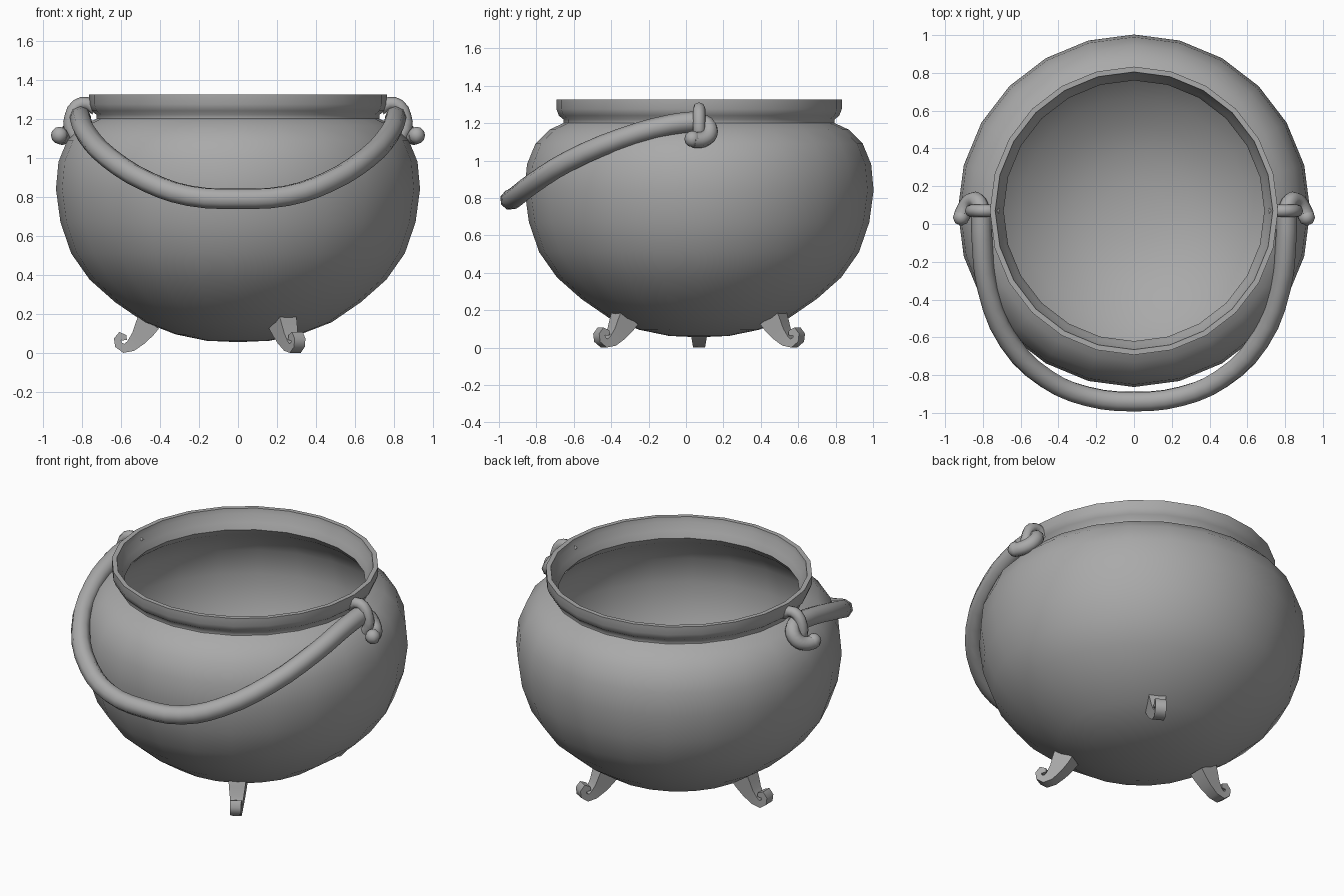
import bpy, bmesh
from math import radians, sin, cos, pi
from mathutils import Vector

if "Cube" in bpy.data.objects:
    bpy.data.objects.remove(bpy.data.objects["Cube"])

CY = 0.07      # pot axis in y
SIDES = 24

iron = bpy.data.materials.new("dark_iron")
iron.diffuse_color = (.4, .4, .4, 1)
iron.use_nodes = True
iron.node_tree.nodes["Principled BSDF"].inputs["Base Color"].default_value = iron.diffuse_color


def smooth(ob, angle=40):
    ob.data.materials.clear()
    ob.data.materials.append(iron)
    bpy.ops.object.select_all(action='DESELECT')
    ob.select_set(True)
    bpy.context.view_layer.objects.active = ob
    bpy.ops.object.shade_smooth_by_angle(angle=radians(angle))


def finish(bm, name, angle=40):
    bmesh.ops.recalc_face_normals(bm, faces=bm.faces[:])
    me = bpy.data.meshes.new(name)
    bm.to_mesh(me)
    bm.free()
    ob = bpy.data.objects.new(name, me)
    bpy.context.collection.objects.link(ob)
    smooth(ob, angle)
    return ob


def lathe(name, profile):
    bm = bmesh.new()
    rings = []
    for r, z in profile:
        if r == 0:
            rings.append([bm.verts.new((0, CY, z))] * SIDES)
        else:
            rings.append([bm.verts.new((r * sin(2 * pi * i / SIDES), CY + r * cos(2 * pi * i / SIDES), z))
                          for i in range(SIDES)])
    for a, b in zip(rings, rings[1:]):
        for i in range(SIDES):
            j = (i + 1) % SIDES
            bm.faces.new(list(dict.fromkeys((a[i], a[j], b[j], b[i]))))
    return finish(bm, name, 55)


def tube(name, points, radius, res=3):
    cu = bpy.data.curves.new(name, 'CURVE')
    cu.dimensions = '3D'
    cu.bevel_depth = radius
    cu.bevel_resolution = 2
    cu.resolution_u = res
    cu.use_fill_caps = True
    sp = cu.splines.new('BEZIER')
    sp.bezier_points.add(len(points) - 1)
    for bp, p in zip(sp.bezier_points, points):
        bp.co = p
        bp.handle_left_type = bp.handle_right_type = 'AUTO'
    ob = bpy.data.objects.new(name, cu)
    bpy.context.collection.objects.link(ob)
    bpy.ops.object.select_all(action='DESELECT')
    ob.select_set(True)
    bpy.context.view_layer.objects.active = ob
    bpy.ops.object.convert(target='MESH')
    smooth(bpy.context.object, 50)
    return bpy.context.object


# Pot: outer wall up, over the rim, then down the inner wall
lathe("pot", [
    (0, .055), (.16, .062), (.32, .095), (.48, .157), (.63, .26), (.76, .375), (.855, .51),
    (.91, .67), (.933, .84), (.92, .98), (.875, 1.09), (.80, 1.165), (.725, 1.2),
    (.725, 1.22), (.75, 1.24), (.763, 1.275), (.763, 1.325), (.735, 1.325),
    (.73, 1.295), (.705, 1.25), (.69, 1.21), (.72, 1.17), (.80, 1.11), (.87, 1.0),
    (.893, .84), (.87, .68), (.815, .53), (.725, .40), (.60, .295), (.46, .20),
    (.31, .14), (.16, .108), (0, .10)])

# Swinging handle, hooked at both ends
half = [(.25, -.912, .805), (.46, -.822, .875), (.66, -.625, .998), (.775, -.34, 1.12),
        (.805, -.08, 1.192), (.808, .06, 1.21)]
tube("handle", [(-x, y, z) for x, y, z in reversed(half)] + [(0, -.94, .79)] + half, .055)

for s, side in ((1, "right"), (-1, "left")):
    # Hooked tail and knob at each handle end
    tube(side + "_handle_hook", [(s * x, y, z) for x, y, z in
         ((.805, .05, 1.212), (.822, .115, 1.192), (.858, .125, 1.14), (.89, .09, 1.112), (.915, .035, 1.11))], .043)
    bm = bmesh.new()
    bmesh.ops.create_uvsphere(bm, u_segments=8, v_segments=6, radius=.044)
    bmesh.ops.translate(bm, verts=bm.verts, vec=(s * .915, .035, 1.115))
    finish(bm, side + "_handle_knob", 60)
    # Lug on the rim that holds the handle
    tube(side + "_lug", [(s * x, CY, z) for x, z in
         ((.73, 1.25), (.775, 1.278), (.825, 1.268), (.855, 1.215), (.86, 1.15), (.82, 1.09))], .033, 2)

# Scrolled feet: (radius, height, half thickness, half width)
FOOT = [(.458, .157, .062, .05), (.48, .12, .055, .046), (.51, .075, .042, .04), (.55, .035, .03, .034),
        (.585, .023, .023, .032), (.613, .042, .02, .032), (.617, .07, .019, .032),
        (.602, .09, .018, .032), (.585, .082, .016, .032), (.583, .065, .014, .032)]


def foot(name, ang):
    out = Vector((cos(ang), sin(ang), 0))
    across = Vector((-sin(ang), cos(ang), 0))
    up = Vector((0, 0, 1))
    bm = bmesh.new()
    rings = []
    for i, (r, z, t, w) in enumerate(FOOT):
        a, b = FOOT[max(i - 1, 0)], FOOT[min(i + 1, len(FOOT) - 1)]
        d = Vector((b[0] - a[0], b[1] - a[1])).normalized()
        n = out * -d.y + up * d.x
        c = Vector((0, CY, 0)) + out * r + up * z
        rings.append([bm.verts.new(c + n * t * u + across * w * v)
                      for u, v in ((1, 1), (1, -1), (-1, -1), (-1, 1))])
    for a, b in zip(rings, rings[1:]):
        for i in range(4):
            j = (i + 1) % 4
            bm.faces.new((a[i], a[j], b[j], b[i]))
    bm.faces.new(rings[0])
    bm.faces.new(rings[-1])
    finish(bm, name, 50)


for name, deg in (("left_foot", 180), ("back_right_foot", 60), ("front_right_foot", -60)):
    foot(name, radians(deg))
